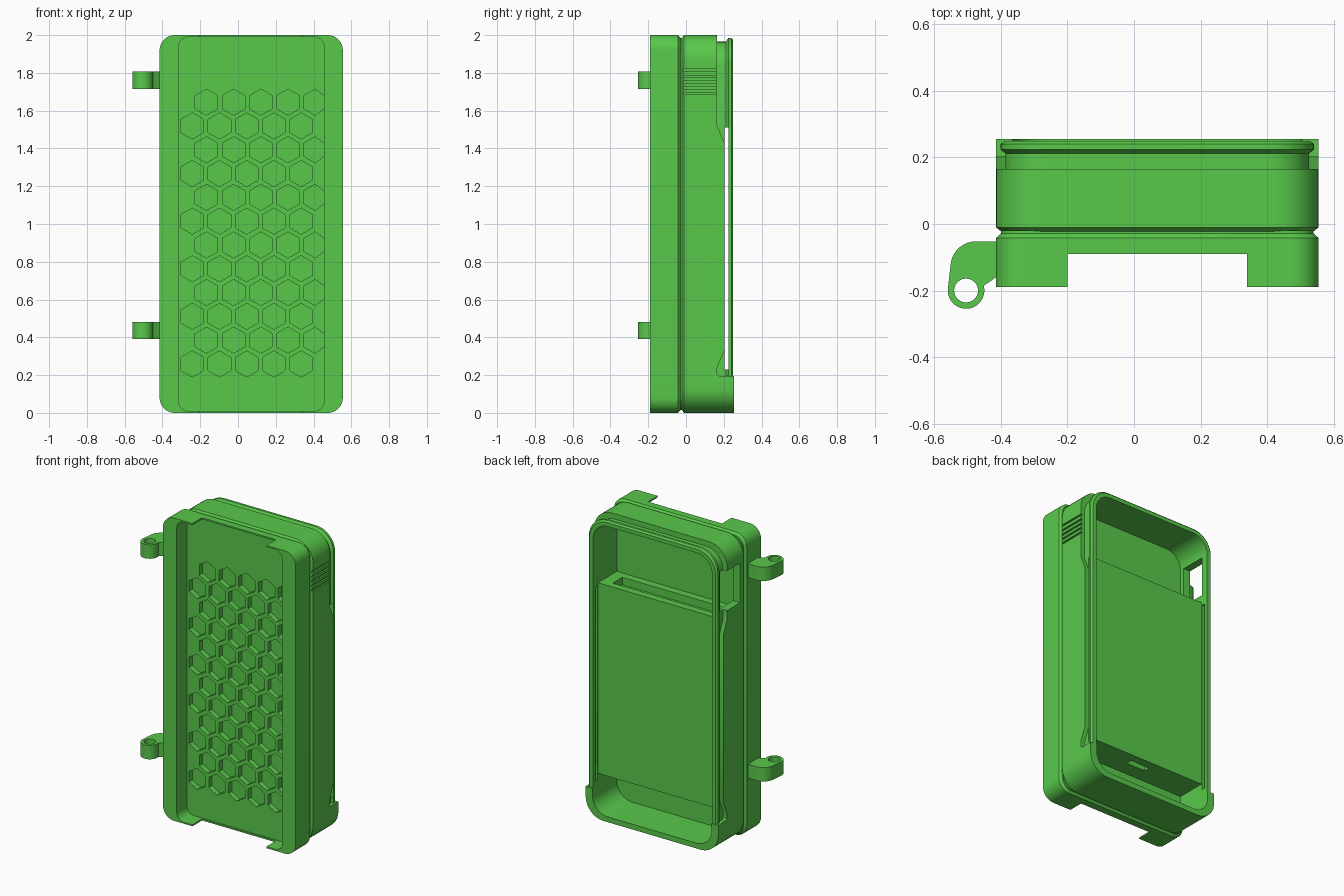
import bpy, bmesh
from math import cos, sin, pi, radians

if "Cube" in bpy.data.objects:
    bpy.data.objects.remove(bpy.data.objects["Cube"])

CX = 0.07                       # centre line of the case in x
green = bpy.data.materials.new("green_plastic")
green.diffuse_color = (0.10, 0.58, 0.07, 1)
green.use_nodes = True
green.node_tree.nodes["Principled BSDF"].inputs["Base Color"].default_value = green.diffuse_color


def add_loft(bm, loops):
    """Skin a stack of equal-length point loops and cap both ends."""
    rings = [[bm.verts.new(p) for p in loop] for loop in loops]
    n = len(rings[0])
    for a, b in zip(rings, rings[1:]):
        for i in range(n):
            j = (i + 1) % n
            bm.faces.new((a[i], a[j], b[j], b[i]))
    bm.faces.new(rings[0][::-1])
    bm.faces.new(rings[-1])


def build(name, *lofts):
    bm = bmesh.new()
    for loops in lofts:
        add_loft(bm, loops)
    bmesh.ops.recalc_face_normals(bm, faces=bm.faces)
    me = bpy.data.meshes.new(name)
    bm.to_mesh(me)
    bm.free()
    ob = bpy.data.objects.new(name, me)
    bpy.context.collection.objects.link(ob)
    me.materials.append(green)
    return ob


def rounded(y, half, z0, z1, r, seg=10):
    """Rounded rectangle in the xz plane at depth y."""
    pts = []
    for k, (sx, z) in enumerate(((1, z1 - r), (-1, z1 - r), (-1, z0 + r), (1, z0 + r))):
        for i in range(seg + 1):
            a = (k + i / seg) * pi / 2
            pts.append((CX + sx * (half - r) + r * cos(a), y, z + r * sin(a)))
    return pts


def rounded_loft(*rings):
    return [rounded(*ring) for ring in rings]


def box(x0, x1, y0, y1, z0, z1):
    return [[(x0, y0, z), (x1, y0, z), (x1, y1, z), (x0, y1, z)] for z in (z0, z1)]


def cut(ob, *lofts):
    """Subtract solids from an object and discard the cutter."""
    cutter = build("cutter", *lofts)
    cutter.hide_render = True
    mod = ob.modifiers.new("cut", 'BOOLEAN')
    mod.operation, mod.solver, mod.object = 'DIFFERENCE', 'EXACT', cutter
    bpy.context.view_layer.objects.active = ob
    bpy.ops.object.modifier_apply(modifier=mod.name)
    bpy.data.objects.remove(cutter, do_unlink=True)


def hexagon(cx, cz):
    """Honeycomb pocket, clipped at the recess wall."""
    pts = [(min(cx + 0.069 * sin(i * pi / 3), 0.4545), cz + 0.069 * cos(i * pi / 3))
           for i in range(6)]
    return [[(x, y, z) for x, z in pts] for y in (-0.12, -0.045)]


# Front lid: chamfered plate, recess, open ends, honeycomb pockets
lid = build("front_lid", rounded_loft(
    (-0.19, 0.485, 0, 2, 0.08), (-0.042, 0.485, 0, 2, 0.08),
    (-0.028, 0.47, 0.015, 1.985, 0.07), (-0.02, 0.47, 0.015, 1.985, 0.07)))
cut(lid, rounded_loft((-0.3, 0.385, 0.01, 1.99, 0.05), (-0.08, 0.385, 0.01, 1.99, 0.05)))
cut(lid, box(-0.2, 0.34, -0.3, -0.09, -0.1, 2.1))
cut(lid, *[hexagon((-0.242 if row % 2 else -0.167) + col * 0.144, 1.645 - row * 0.126)
           for row in range(12) for col in range(5)])

# Shapes shared by the back tray and its rim
cavity = rounded_loft((0.0, 0.435, 0.035, 1.95, 0.11), (0.4, 0.435, 0.035, 1.95, 0.11))
window = box(-0.6, -0.2, 0.03, 0.2, 1.58, 1.84)

# Back tray: full-depth cup at the bottom, lower side walls above it
tray = build("back_tray", rounded_loft(
    (-0.028, 0.47, 0.015, 1.985, 0.12), (-0.022, 0.47, 0.015, 1.985, 0.12),
    (-0.01, 0.485, 0, 2, 0.13), (0.255, 0.485, 0, 2, 0.13)))
step = [(0.4, 0.195), (0.175, 0.195), (0.165, 0.205), (0.165, 0.24), (0.203, 0.33),
        (0.203, 1.43), (0.165, 1.52), (0.165, 2.2), (0.4, 2.2)]
cut(tray, [[(x, y, z) for y, z in step] for x in (-0.8, 0.8)])
cut(tray, cavity)
cut(tray, window)
# Grip grooves on the right side
cut(tray, *[box(0.545, 0.6, -0.015, 0.2, z, z + 0.012)
            for z in (1.685, 1.715, 1.745, 1.775, 1.808)])

# Raised rim with a flared lip and long side slots
rim = build("rim_frame", rounded_loft(
    (0.1, 0.457, 0.015, 1.965, 0.125), (0.212, 0.457, 0.015, 1.965, 0.125),
    (0.224, 0.471, 0.01, 1.985, 0.135), (0.24, 0.471, 0.01, 1.985, 0.135),
    (0.25, 0.46, 0.015, 1.975, 0.13)))
cut(rim, cavity)
cut(rim, window)
cut(rim, box(-0.8, 0.8, 0.203, 0.224, 0.23, 1.51))

# Inner panel with a slot in the top ledge and a small one below
panel = build("inner_panel", box(-0.375, 0.515, -0.01, 0.197, 0.27, 1.53))
cut(panel, box(-0.29, 0.43, 0.05, 0.15, 1.48, 1.7))
cut(panel, box(0.0, 0.14, 0.1, 0.14, 0.1, 0.31))

# Hinge knuckles: arm curving into an eyelet
hx, hy, hr = -0.505, -0.2, 0.055
arm = [(-0.40, -0.052)]
arm += [(-0.475 + 0.077 * cos(radians(a)), -0.129 + 0.077 * sin(radians(a)))
        for a in range(90, 176, 10)]
arm += [(hx + hr * cos(radians(a)), hy + hr * sin(radians(a))) for a in range(175, 381, 10)]
arm += [(-0.40, -0.15)]
hole = [(hx + 0.036 * cos(i * pi / 12), hy + 0.036 * sin(i * pi / 12)) for i in range(24)]
hinges = []
for label, z in (("lower", 0.39), ("upper", 1.715)):
    hinge = build(label + "_hinge", [[(x, y, h) for x, y in arm] for h in (z, z + 0.092)])
    cut(hinge, [[(x, y, h) for x, y in hole] for h in (z - 0.1, z + 0.2)])
    hinges.append(hinge)

# Smooth rounded corners, keep hard edges
bpy.ops.object.select_all(action='DESELECT')
for ob in (lid, tray, rim, panel, *hinges):
    ob.select_set(True)
bpy.context.view_layer.objects.active = lid
bpy.ops.object.shade_smooth_by_angle(angle=radians(30))
